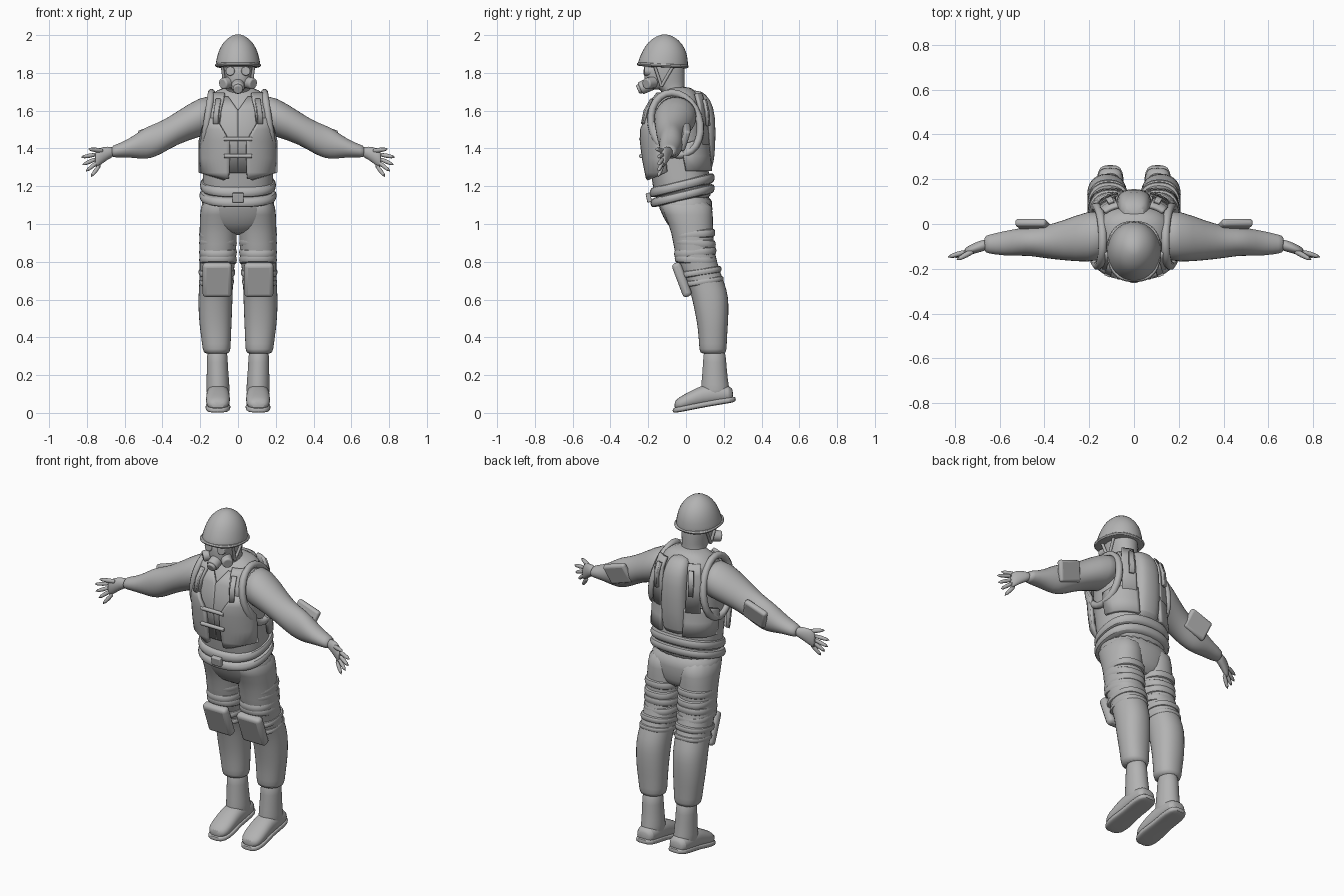
import bpy, bmesh
from math import sin, cos, pi, copysign
from mathutils import Vector, Matrix

if "Cube" in bpy.data.objects:
    bpy.data.objects.remove(bpy.data.objects["Cube"], do_unlink=True)

grey = bpy.data.materials.new("plain_grey")
grey.use_nodes = True
grey.diffuse_color = (0.45, 0.45, 0.45, 1)
grey.node_tree.nodes["Principled BSDF"].inputs["Base Color"].default_value = grey.diffuse_color

X, Y, Z = Vector((1, 0, 0)), Vector((0, 1, 0)), Vector((0, 0, 1))


def finish(name, bm, mirror=False, smooth=0, thick=0, bevel=0):
    """Turn a bmesh into a shaded object with the usual modifiers."""
    bmesh.ops.recalc_face_normals(bm, faces=bm.faces)
    mesh = bpy.data.meshes.new(name)
    bm.to_mesh(mesh)
    bm.free()
    mesh.materials.append(grey)
    mesh.shade_smooth()
    mesh.set_sharp_from_angle(angle=0.8)
    ob = bpy.data.objects.new(name, mesh)
    bpy.context.collection.objects.link(ob)
    if thick:
        mod = ob.modifiers.new("Thickness", 'SOLIDIFY')
        mod.thickness, mod.offset = thick, 0
    if bevel:
        mod = ob.modifiers.new("Bevel", 'BEVEL')
        mod.width, mod.segments = bevel, 3
    if smooth:
        mod = ob.modifiers.new("Smooth", 'SUBSURF')
        mod.levels = mod.render_levels = smooth
    if mirror:
        mod = ob.modifiers.new("Mirror", 'MIRROR')
        mod.use_mirror_merge = False
    return ob


def loft(name, rings, u=X, v=Y, power=2, count=16, smooth=1, mirror=False):
    """Skin rings of (x, y, z, half size along u, half size along v)."""
    bm = bmesh.new()
    loops = []
    for x, y, z, a, b in rings:
        loop = []
        for i in range(count):
            c, s = cos(2 * pi * i / count), sin(2 * pi * i / count)
            p = Vector((x, y, z)) + u * a * copysign(abs(c) ** (2 / power), c)
            loop.append(bm.verts.new(p + v * b * copysign(abs(s) ** (2 / power), s)))
        loops.append(loop)
    for low, high in zip(loops, loops[1:]):
        for i in range(count):
            j = (i + 1) % count
            bm.faces.new((low[i], low[j], high[j], high[i]))
    bm.faces.new(loops[0])
    bm.faces.new(loops[-1])
    return finish(name, bm, mirror, smooth)


def band(name, x, y, z, a, b, height, tilt=0, mirror=False):
    """Padded strip wrapped around a limb or the waist."""
    steps = ((-0.5, 0.88), (-0.4, 0.98), (0, 1.02), (0.4, 0.98), (0.5, 0.88))
    rings = [(x, y, z + t * height, a * k, b * k) for t, k in steps]
    return loft(name, rings, v=Y + Z * tilt, power=2.4, count=24, mirror=mirror)


def rod(name, p, q, r1, r2, mirror=False, smooth=0, bevel=0):
    """Tapered cylinder between two points."""
    p, q = Vector(p), Vector(q)
    bm = bmesh.new()
    place = Matrix.Translation((p + q) / 2) @ (q - p).to_track_quat('Z', 'Y').to_matrix().to_4x4()
    bmesh.ops.create_cone(bm, cap_ends=True, segments=8 if smooth else 16, radius1=r1,
                          radius2=r2, depth=(q - p).length, matrix=place)
    return finish(name, bm, mirror, smooth, bevel=bevel)


def box(name, centre, size, turn=Matrix(), bevel=0.01, mirror=False):
    bm = bmesh.new()
    place = Matrix.Translation(centre) @ turn @ Matrix.Diagonal((*size, 1))
    bmesh.ops.create_cube(bm, size=1, matrix=place)
    return finish(name, bm, mirror, bevel=bevel)


# Torso, which the vest plates also follow
TORSO = [(0, -.015, 1.1, .185, .15), (0, -.02, 1.2, .19, .155), (0, -.035, 1.28, .187, .155),
         (0, -.05, 1.38, .185, .16), (0, -.06, 1.5, .185, .16), (0, -.05, 1.62, .178, .142),
         (0, -.035, 1.69, .15, .1), (0, -.035, 1.73, .07, .06)]
loft("torso", TORSO, power=2.4, count=24)


def plate(name, rows, side, off, thick, mirror=True):
    """Sheet over the torso; rows of (z, inner x, outer x), side -1 is the front."""
    bm = bmesh.new()
    grid = []
    for z, x0, x1 in rows:
        low, high = next((p, q) for p, q in zip(TORSO, TORSO[1:]) if q[2] >= z)
        _, cy, _, a, b = Vector(low).lerp(Vector(high), (z - low[2]) / (high[2] - low[2]))
        line = []
        for i in range(9):
            x = min(x0 + (x1 - x0) * i / 8, a + off * 0.9)
            y = (b + off) * (1 - (x / (a + off)) ** 2.4) ** (1 / 2.4) if x >= 0 else b + off
            line.append(bm.verts.new((x, cy + side * y, z)))
        grid.append(line)
    for low, high in zip(grid, grid[1:]):
        for i in range(8):
            bm.faces.new((low[i], low[i + 1], high[i + 1], high[i]))
    return finish(name, bm, mirror, thick=thick)


# Vest
plate("vest_front_panel", [(1.24, .05, .07), (1.275, .045, .2), (1.35, .045, .2), (1.44, .045, .2),
                           (1.5, .08, .185), (1.56, .115, .165)], -1, .022, .02)
plate("vest_front_lining", [(1.27, 0, .07), (1.45, 0, .08), (1.6, 0, .12), (1.67, .05, .11)], -1, .008, .014)
plate("shoulder_strap_front", [(1.52, .1, .155), (1.6, .09, .155), (1.66, .075, .14), (1.69, .07, .13)],
      -1, .02, .018)
plate("strap_buckle_front", [(1.53, .105, .13), (1.6, .1, .125), (1.66, .09, .115)], -1, .034, .014)
plate("vest_back_panel", [(1.28, .07, .2), (1.36, .07, .2), (1.42, .07, .2), (1.44, .07, .18)], 1, .015, .02)
plate("shoulder_strap_back", [(1.42, .08, .15), (1.56, .08, .15), (1.63, .08, .145), (1.69, .07, .13)],
      1, .018, .018)
plate("strap_buckle_back", [(1.52, .1, .125), (1.6, .1, .125), (1.66, .09, .115)], 1, .036, .016)
for z in (1.36, 1.45):
    rod("vest_tie", (-.075, -.238, z), (.075, -.238, z), .011, .011, bevel=.004)

# Padded edge around each arm opening
curve = bpy.data.curves.new("arm_opening_edge", 'CURVE')
curve.dimensions = '3D'
curve.bevel_depth, curve.bevel_resolution = 0.02, 2
path = curve.splines.new('POLY')
path.points.add(23)
path.use_cyclic_u = True
for i, point in enumerate(path.points):
    t = 2 * pi * i / 24
    point.co = (.165 - .025 * sin(t), -.055 + .13 * cos(t) - .02 * sin(t), 1.53 + .165 * sin(t), 1)
curve.materials.append(grey)
edge = bpy.data.objects.new("arm_opening_edge", curve)
bpy.context.collection.objects.link(edge)
edge.modifiers.new("Mirror", 'MIRROR').use_mirror_merge = False

# Back cylinder pack
loft("back_pack", [(0, .085, 1.27, .06, .03), (0, .088, 1.29, .078, .055), (0, .09, 1.4, .08, .068),
                   (0, .09, 1.58, .08, .068), (0, .07, 1.66, .07, .062), (0, .04, 1.71, .05, .04)], power=2.6)

# Waist belts and hips
band("upper_belt", 0, -.02, 1.205, .202, .172, .06, .24)
band("lower_belt", 0, -.018, 1.15, .205, .17, .055, .24)
box("belt_buckle", (0, -.197, 1.14), (.06, .025, .05), Matrix.Rotation(.2, 4, 'X'), .005)
loft("hips", [(0, -.015, 1.17, .195, .157), (0, 0, 1.08, .197, .142), (0, .015, 1, .18, .12),
              (0, .03, .94, .09, .08)], power=2.4, count=24)

# Trouser legs
loft("trouser_leg", [(.1, -.01, 1.14, .098, .152), (.103, .015, 1.05, .1, .13), (.105, .035, .95, .101, .11),
                     (.108, .045, .84, .1, .108), (.112, .08, .74, .09, .105), (.118, .12, .65, .092, .1),
                     (.12, .132, .58, .092, .096), (.12, .141, .48, .088, .084),
                     (.116, .142, .4, .08, .076), (.113, .143, .33, .075, .074),
                     (.113, .143, .31, .066, .066)], mirror=True, power=2.2)
for i, z in enumerate((.945, .9, .85, .81)):
    band("thigh_fold", .106, .043 + i * .003, z, .1, .112, .05, .08 * (-1) ** i, True)
band("knee_strap_upper", .112, .078, .745, .097, .11, .04, .15, True)
band("knee_strap_lower", .114, .095, .695, .093, .104, .035, .15, True)
box("knee_pad", (.11, -.022, .705), (.155, .05, .19), Matrix.Rotation(.36, 4, 'X'), .02, True)

# Boots
loft("boot_shaft", [(.11, .15, .35, .055, .06), (.11, .152, .27, .056, .062), (.107, .152, .18, .06, .07),
                    (.106, .155, .12, .064, .078), (.106, .155, .07, .058, .078)], mirror=True)
loft("boot_foot", [(.106, .25, .09, .035, .03), (.106, .235, .1, .056, .045), (.106, .16, .1, .062, .055),
                   (.106, .09, .093, .062, .058), (.106, .02, .068, .066, .046),
                   (.107, -.035, .048, .062, .037), (.108, -.063, .04, .035, .02)],
     v=Z, power=2.3, mirror=True)
loft("boot_sole", [(.106, .265, .073, .03, .013), (.106, .24, .069, .06, .016), (.106, .16, .057, .062, .017),
                   (.106, .1, .046, .058, .016), (.106, .02, .03, .07, .016),
                   (.107, -.045, .017, .062, .016), (.108, -.072, .013, .03, .012)],
     v=Z, power=4, mirror=True)

# Arms with elbow pads
loft("sleeve", [(.12, -.05, 1.58, .11, .105), (.2, -.055, 1.57, .12, .107), (.325, -.075, 1.507, .088, .088),
                (.4, -.08, 1.46, .074, .088), (.46, -.078, 1.435, .066, .09), (.51, -.08, 1.422, .063, .08),
                (.58, -.087, 1.4, .056, .047), (.655, -.09, 1.385, .042, .034),
                (.67, -.09, 1.383, .034, .028)], u=Y, v=Z, mirror=True)
box("elbow_pad", (.447, -.008, 1.46), (.145, .035, .12),
    Matrix.Rotation(.33, 4, 'Y') @ Matrix.Rotation(-.3, 4, 'X'), .014, True)

# Hands
loft("palm", [(.65, -.09, 1.383, .026, .024), (.69, -.1, 1.377, .026, .035), (.735, -.117, 1.355, .023, .05),
              (.76, -.125, 1.335, .014, .043)], u=Y, v=Z, mirror=True)
FINGERS = {"index": ((.74, 1.37), (.838, 1.352)), "middle": ((.74, 1.35), (.83, 1.31)),
           "ring": ((.735, 1.335), (.81, 1.275)), "little": ((.725, 1.32), (.782, 1.245))}
for label, (base, tip) in FINGERS.items():
    rod(label + "_finger", (base[0], -.12, base[1]), (tip[0], -.15, tip[1]), .015, .011, True, 1)
rod("thumb", (.7, -.11, 1.385), (.8, -.165, 1.398), .018, .011, True, 1)

# Head and neck
loft("head", [(0, -.055, 1.66, .07, .065), (0, -.066, 1.71, .066, .06), (0, -.1, 1.735, .068, .095),
              (0, -.11, 1.77, .074, .106), (0, -.113, 1.83, .08, .108), (0, -.113, 1.9, .08, .1)], power=2.2)

# Helmet
loft("helmet", [(0, -.122, 1.828, .11, .125), (0, -.123, 1.835, .124, .138), (0, -.12, 1.865, .118, .133),
                (0, -.113, 1.91, .108, .121), (0, -.11, 1.96, .083, .093), (0, -.108, 1.992, .045, .05),
                (0, -.108, 2.004, .015, .015)], v=Y - Z * .05)
band("helmet_rim", 0, -.123, 1.84, .122, .137, .022, -.05)
for label, y in (("front", -.17), ("rear", -.06)):
    rod("chin_strap_" + label, (.085, y, 1.85), (.07, -.13, 1.73), .008, .008, True)

# Breathing mask
loft("mask_body", [(0, -.15, 1.71, .04, .05), (0, -.16, 1.74, .062, .06), (0, -.165, 1.775, .062, .055),
                   (0, -.17, 1.82, .07, .05), (0, -.16, 1.84, .065, .05)], power=2.4)
rod("mask_lens", (.037, -.18, 1.808), (.042, -.222, 1.81), .026, .024, True, bevel=.004)
rod("mask_outlet", (0, -.18, 1.745), (0, -.243, 1.717), .036, .034, bevel=.008)
rod("mask_outlet_cap", (0, -.235, 1.72), (0, -.256, 1.711), .028, .024, bevel=.005)
rod("mask_filter", (.04, -.17, 1.752), (.082, -.212, 1.742), .032, .03, True, bevel=.008)
